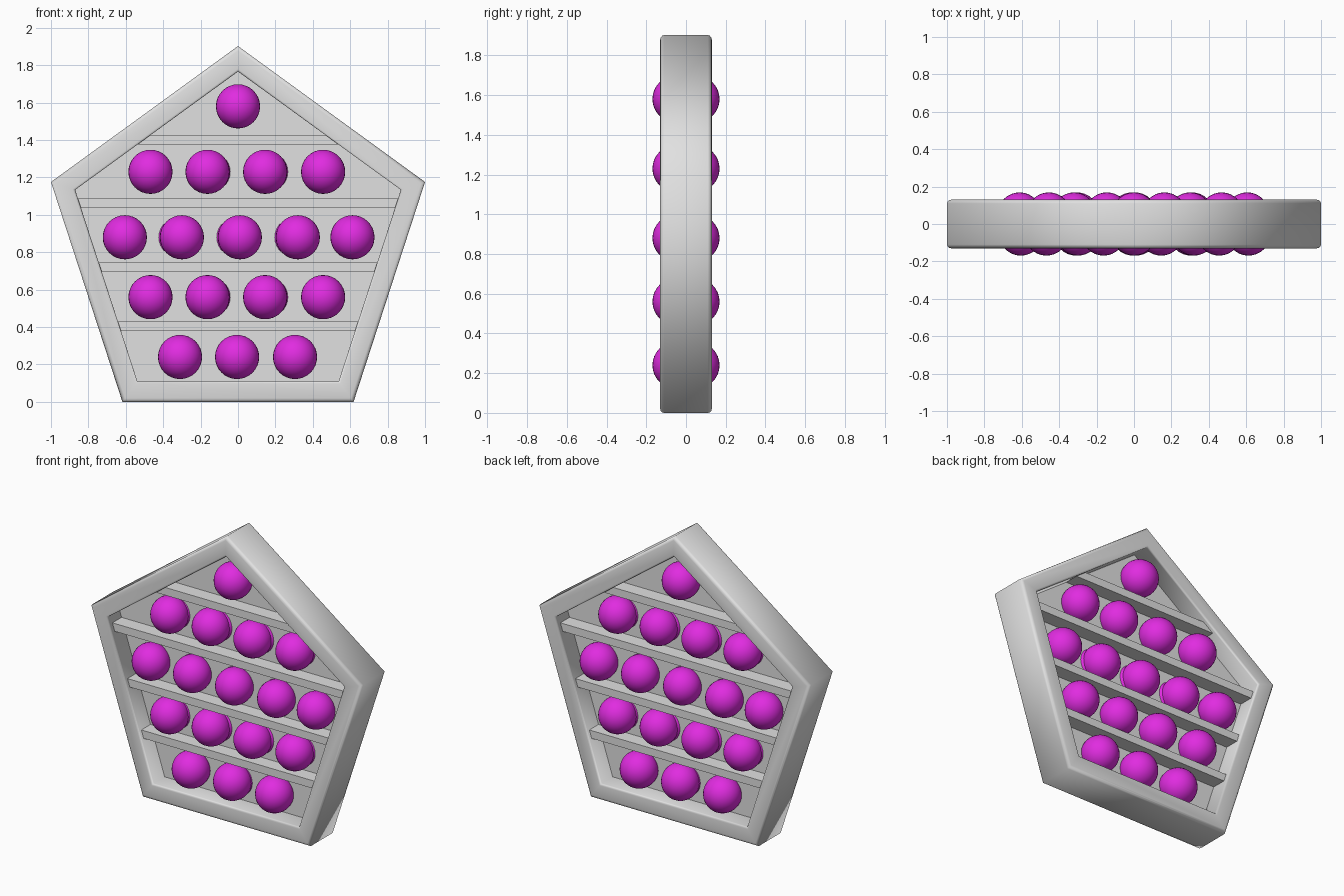
import bpy, bmesh, math

if "Cube" in bpy.data.objects:
    bpy.data.objects.remove(bpy.data.objects["Cube"])


def make_material(name, color):
    mat = bpy.data.materials.new(name)
    mat.use_nodes = True
    mat.diffuse_color = color
    mat.node_tree.nodes["Principled BSDF"].inputs["Base Color"].default_value = color
    return mat


GREY = make_material("light_grey", (0.75, 0.75, 0.75, 1))
MAGENTA = make_material("magenta", (0.75, 0.025, 0.75, 1))

COS36 = math.cos(math.pi / 5)
OUTER = 1 / math.sin(math.radians(72)) * COS36   # outer apothem
INNER = OUTER - 0.11                             # inner apothem
CENTRE = OUTER
DEPTH = 0.13


def ring(bm, apothem, y):
    """Pentagon of vertices, point up, at depth y."""
    r = apothem / COS36
    angles = [math.pi / 2 + i * math.tau / 5 for i in range(5)]
    return [bm.verts.new((r * math.cos(a), y, CENTRE + r * math.sin(a))) for a in angles]


def finish(bm, name, mat, smooth=False):
    bmesh.ops.recalc_face_normals(bm, faces=bm.faces)
    mesh = bpy.data.meshes.new(name)
    for f in bm.faces:
        f.smooth = smooth
    bm.to_mesh(mesh)
    bm.free()
    mesh.materials.append(mat)
    obj = bpy.data.objects.new(name, mesh)
    bpy.context.collection.objects.link(obj)
    return obj


# Frame: rounded rectangular section swept around the pentagon
bm = bmesh.new()
section = []
corners = [(OUTER, -1, 0.02, -90), (OUTER, 1, 0.02, 0),
           (INNER, 1, 0.012, 90), (INNER, -1, 0.012, 180)]
for apothem, side, rad, start in corners:
    ca = apothem + (-rad if apothem == OUTER else rad)
    cy = side * (DEPTH - rad)
    for step in range(4):
        a = math.radians(start + step * 30)
        section.append((ca + rad * math.cos(a), cy + rad * math.sin(a)))
rings = [ring(bm, a, y) for a, y in section]
for k, cur in enumerate(rings):
    nxt = rings[(k + 1) % len(rings)]
    for i in range(5):
        j = (i + 1) % 5
        bm.faces.new((cur[i], cur[j], nxt[j], nxt[i]))
finish(bm, "frame", GREY, smooth=True)

# Thin dividing panel in the middle of the frame
bm = bmesh.new()
front, back = ring(bm, INNER + 0.02, -0.004), ring(bm, INNER + 0.02, 0.004)
bm.faces.new(front)
bm.faces.new(back)
for i in range(5):
    j = (i + 1) % 5
    bm.faces.new((front[i], front[j], back[j], back[i]))
finish(bm, "panel", GREY)


def half_width(z):
    """Half the width of the opening at height z, reaching a little into the frame."""
    a = INNER + 0.02
    h = z - CENTRE
    upper = (a - h * math.sin(math.radians(54))) / math.cos(math.radians(54))
    lower = (a + h * math.sin(math.radians(18))) / math.cos(math.radians(18))
    return min(upper, lower)


# Shelves, seen on both sides of the panel
for n, z in enumerate((1.402, 1.062, 0.72, 0.405)):
    bm = bmesh.new()
    outline = [(s * half_width(z + dz), z + dz)
               for s, dz in ((-1, -0.026), (1, -0.026), (1, 0.026), (-1, 0.026))]
    near, far = [[bm.verts.new((x, y, h)) for x, h in outline] for y in (-0.1, 0.1)]
    bm.faces.new(near)
    bm.faces.new(far)
    for i in range(4):
        j = (i + 1) % 4
        bm.faces.new((near[i], near[j], far[j], far[i]))
    finish(bm, f"shelf_{n + 1}", GREY)

# Balls: rows on the front, the same rows turned half round on the back
four = (-0.468, -0.163, 0.145, 0.455)
rows = [(1.58, (0.0,)), (1.23, four), (0.88, (-0.605, -0.3, 0.01, 0.32, 0.612)),
        (0.56, four), (0.24, (-0.31, -0.005, 0.305))]
for side, label in ((-1, "front"), (1, "back")):
    for r, (z, xs) in enumerate(rows):
        for c, x in enumerate(xs):
            bm = bmesh.new()
            bmesh.ops.create_uvsphere(bm, u_segments=32, v_segments=16, radius=0.118)
            ball = finish(bm, f"{label}_ball_{r + 1}_{c + 1}", MAGENTA, smooth=True)
            ball.location = (-side * x, side * 0.051, z)
